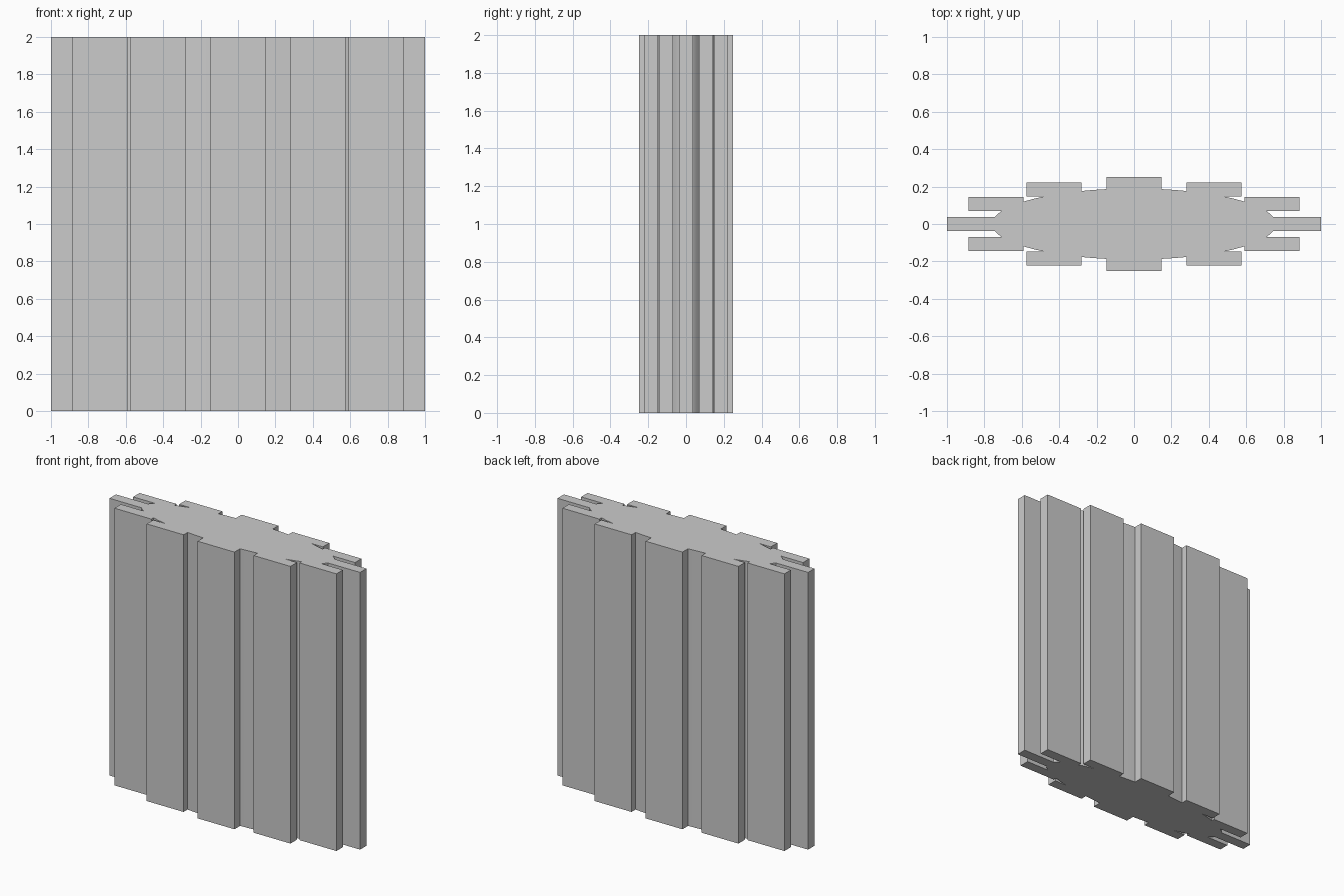
import bpy, math

if "Cube" in bpy.data.objects:
    bpy.data.objects.remove(bpy.data.objects["Cube"])

HEIGHT = 2.0
SQUASH = 0.25          # the round plan is flattened front to back
CORE_R = 0.76
RIB_R = 0.853          # radius of the rib centres before flattening
RIB_W, RIB_D = 0.294, 0.0735


def scaled(obj, name, size):
    obj.name = name
    obj.scale = size
    bpy.ops.object.transform_apply(location=False, rotation=False, scale=True)
    return obj


# Elliptical core column
bpy.ops.mesh.primitive_cylinder_add(vertices=64, radius=CORE_R, depth=HEIGHT,
                                    location=(0, 0, HEIGHT / 2))
column = scaled(bpy.context.object, "ribbed_column", (1, SQUASH, 1))

# Twelve upright ribs around the core, all facing the same way
for i in range(12):
    a = math.radians(30 * i)
    bpy.ops.mesh.primitive_cube_add(size=1, location=(
        RIB_R * math.cos(a), RIB_R * SQUASH * math.sin(a), HEIGHT / 2))
    rib = scaled(bpy.context.object, f"rib_{i + 1}", (RIB_W, RIB_D, HEIGHT))

    # Fuse the rib into the core
    bpy.context.view_layer.objects.active = column
    mod = column.modifiers.new("fuse_rib", 'BOOLEAN')
    mod.operation = 'UNION'
    mod.solver = 'EXACT'
    mod.object = rib
    bpy.ops.object.modifier_apply(modifier=mod.name)
    bpy.data.objects.remove(rib, do_unlink=True)

# Round the core softly, keep rib edges crisp
bpy.ops.object.select_all(action='DESELECT')
column.select_set(True)
bpy.context.view_layer.objects.active = column
bpy.ops.object.shade_smooth_by_angle(angle=math.radians(30))
